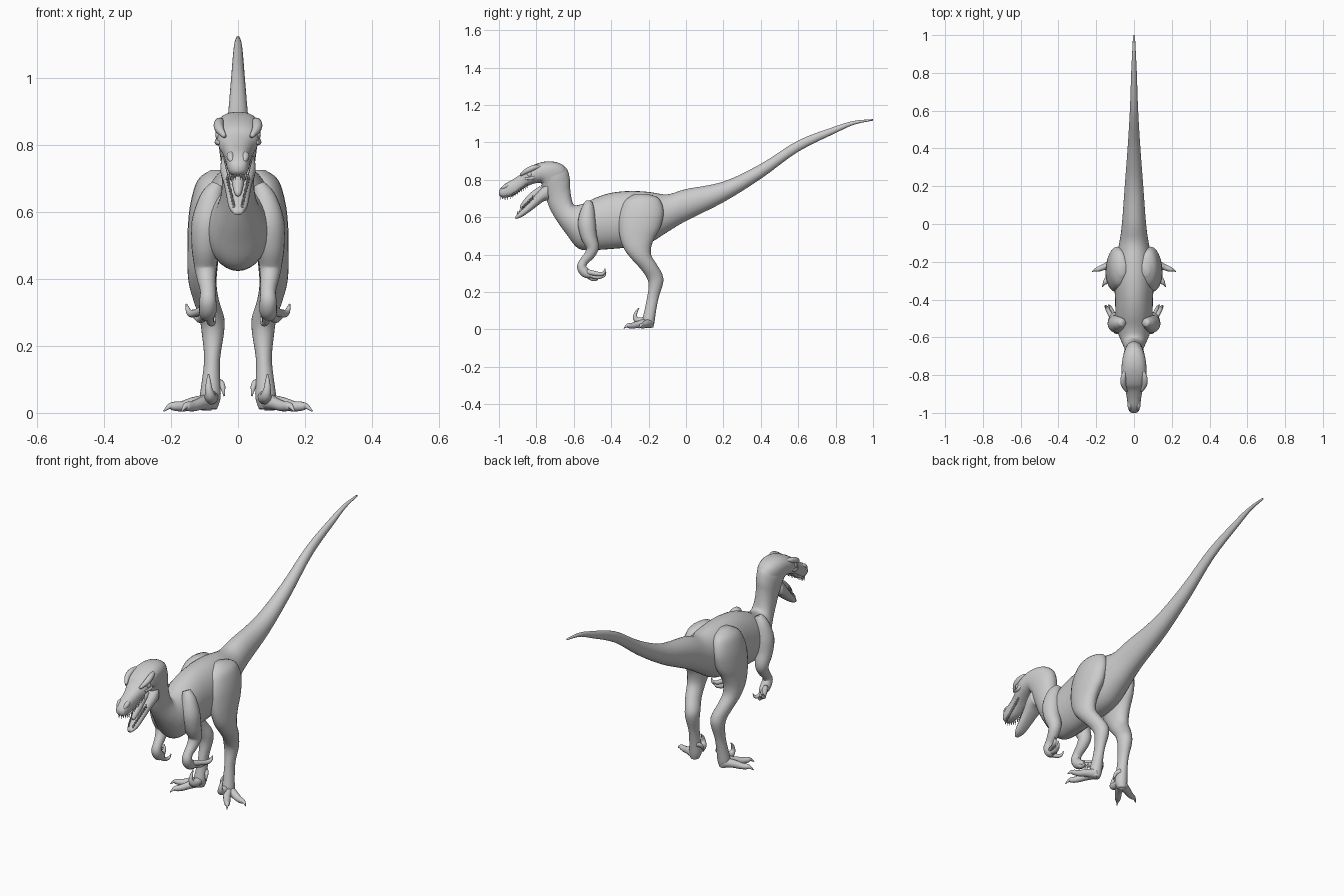
import bpy, bmesh, math
from mathutils import Vector

X = Vector((1, 0, 0))


def spline(rows, steps=4):
    """Catmull-Rom interpolation of equal-length rows."""
    out, n = [], len(rows)
    for i in range(n - 1):
        p = [rows[max(0, min(n - 1, i + k))] for k in (-1, 0, 1, 2)]
        for s in range(steps):
            t = s / steps
            out.append([0.5 * (2 * b + (c - a) * t + (2 * a - 5 * b + 4 * c - d) * t * t
                               + (3 * b - a - 3 * c + d) * t ** 3) for a, b, c, d in zip(*p)])
    return out + [list(rows[-1])]


def skin(name, rings, sides, power=2.0, mirror=False):
    """Skin (centre, up vector, side vector) rings into one closed smooth mesh."""
    bm = bmesh.new()
    loops = []
    for c, u, v in rings:
        loop = []
        for k in range(sides):
            a = 2 * math.pi * k / sides
            cs, sn = math.cos(a), math.sin(a)
            loop.append(bm.verts.new(c + u * math.copysign(abs(cs) ** (2 / power), cs)
                                     + v * math.copysign(abs(sn) ** (2 / power), sn)))
        loops.append(loop)
    for a, b in zip(loops, loops[1:]):
        for k in range(sides):
            j = (k + 1) % sides
            bm.faces.new((a[k], a[j], b[j], b[k]))
    bm.faces.new(loops[0])
    bm.faces.new(loops[-1])
    bmesh.ops.recalc_face_normals(bm, faces=bm.faces)
    return finish(name, bm, mirror)


def finish(name, bm, mirror):
    me = bpy.data.meshes.new(name)
    bm.to_mesh(me)
    bm.free()
    for p in me.polygons:
        p.use_smooth = True
    ob = bpy.data.objects.new(name, me)
    bpy.context.collection.objects.link(ob)
    if mirror:
        ob.modifiers.new("mirror", 'MIRROR').use_mirror_merge = False
    return ob


def profile(name, rows, sides=24, power=2.0, mirror=False):
    """Rows: upper/front edge y, z, lower/back edge y, z, centre x, half width."""
    rings = []
    for y1, z1, y2, z2, x, w in spline(rows):
        a, b = Vector((x, y1, z1)), Vector((x, y2, z2))
        rings.append(((a + b) / 2, (a - b) / 2, X * w))
    return skin(name, rings, sides, power, mirror)


def tube(name, rows, sides=12, mirror=True):
    """Rows: x, y, z, radius."""
    pts = spline(rows)
    rings = []
    for i, p in enumerate(pts):
        t = (Vector(pts[min(i + 1, len(pts) - 1)][:3]) - Vector(pts[max(i - 1, 0)][:3])).normalized()
        v = (X - t * t.x).normalized()
        r = max(p[3], 0.001)
        rings.append((Vector(p[:3]), t.cross(v) * r, v * r))
    return skin(name, rings, sides, 2.0, mirror)


# Tail, torso and neck
profile("body", [
    (1.0, 1.124, 1.0, 1.116, 0, .005), (.9, 1.115, .9, 1.095, 0, .01),
    (.8, 1.086, .8, 1.05, 0, .015), (.6, 1.01, .6, .95, 0, .022),
    (.4, .885, .4, .805, 0, .034), (.2, .79, .2, .68, 0, .049),
    (0, .75, 0, .58, 0, .064), (-.1, .722, -.1, .52, 0, .078),
    (-.2, .735, -.2, .46, 0, .098), (-.3, .74, -.3, .44, 0, .105),
    (-.4, .73, -.4, .43, 0, .1), (-.48, .705, -.49, .425, 0, .098),
    (-.55, .672, -.575, .432, 0, .09), (-.597, .665, -.64, .51, 0, .068),
    (-.612, .70, -.69, .58, 0, .052), (-.62, .76, -.725, .64, 0, .048),
    (-.622, .81, -.745, .69, 0, .051), (-.64, .862, -.765, .735, 0, .057),
    (-.69, .89, -.775, .77, 0, .06)], sides=32)

# Skull and upper jaw
profile("head", [
    (-.63, .83, -.74, .74, 0, .045), (-.65, .872, -.76, .75, 0, .056),
    (-.69, .893, -.77, .775, 0, .063), (-.745, .898, -.78, .783, 0, .066),
    (-.80, .885, -.81, .78, 0, .067), (-.85, .86, -.85, .765, 0, .06),
    (-.88, .832, -.88, .745, 0, .046), (-.92, .805, -.92, .716, 0, .038),
    (-.965, .78, -.965, .705, 0, .033), (-.99, .757, -.99, .71, 0, .025),
    (-1.0, .74, -1.0, .72, 0, .012)], sides=28, power=2.4)

# Lower jaw and tongue
profile("lower_jaw", [
    (-.74, .79, -.735, .69, 0, .052), (-.775, .755, -.76, .685, 0, .052),
    (-.815, .71, -.795, .66, 0, .042), (-.85, .67, -.835, .63, 0, .035),
    (-.89, .63, -.88, .6, 0, .027), (-.912, .605, -.912, .59, 0, .012)], power=2.4)
tube("tongue", [(0, -.77, .75, .02), (0, -.81, .722, .02), (0, -.85, .685, .018),
                (0, -.88, .655, .01), (0, -.887, .65, .002)], mirror=False)

# Brow ridges, eyelids and eyes
tube("brow", [(.045, -.77, .872, .006), (.056, -.81, .866, .014),
              (.056, -.85, .848, .014), (.04, -.885, .825, .006)])
tube("eyelid", [(.057, -.80, .822, .005), (.061, -.825, .808, .009),
                (.055, -.86, .806, .005)])
tube("nostril_ridge", [(.018, -.94, .775, .008), (.022, -.965, .765, .012),
                       (.018, -.985, .75, .006)])
bm = bmesh.new()
bmesh.ops.create_uvsphere(bm, u_segments=16, v_segments=10, radius=.015)
bmesh.ops.translate(bm, verts=bm.verts, vec=(.053, -.835, .828))
finish("eye", bm, True)


# Rows of teeth
def teeth(name, start, end, count, length):
    bm = bmesh.new()
    for i in range(count):
        p = Vector(start).lerp(Vector(end), i / (count - 1))
        new = bmesh.ops.create_cone(bm, segments=6, radius1=.0045, radius2=.0006,
                                    depth=abs(length), cap_ends=True)["verts"]
        if length < 0:
            bmesh.ops.scale(bm, verts=new, vec=(1, 1, -1))
        bmesh.ops.translate(bm, verts=new, vec=p)
    bmesh.ops.recalc_face_normals(bm, faces=bm.faces)
    finish(name, bm, True)


teeth("upper_front_teeth", (.008, -.99, .706), (.027, -.955, .702), 5, -.022)
teeth("upper_side_teeth", (.029, -.94, .708), (.042, -.85, .764), 10, -.022)
teeth("lower_teeth", (.012, -.9, .623), (.032, -.82, .705), 10, .02)

# Hind legs from hip to heel
profile("hind_leg", [
    (-.27, .725, -.21, .725, .06, .02), (-.325, .69, -.145, .70, .075, .045),
    (-.355, .62, -.12, .63, .088, .054), (-.36, .55, -.135, .55, .095, .055),
    (-.35, .48, -.165, .495, .103, .048), (-.325, .42, -.185, .445, .106, .045),
    (-.285, .37, -.185, .395, .105, .041), (-.24, .32, -.155, .345, .094, .038),
    (-.207, .27, -.127, .295, .078, .037), (-.2, .225, -.122, .25, .075, .033),
    (-.21, .16, -.146, .17, .077, .024), (-.222, .10, -.16, .10, .08, .027),
    (-.232, .05, -.168, .04, .083, .031), (-.22, .012, -.175, .01, .085, .022)],
    mirror=True)

# Toes, each ending in a claw
tube("outer_toe", [(.085, -.195, .032, .026), (.13, -.215, .028, .02), (.165, -.23, .02, .016),
                   (.193, -.24, .02, .013), (.205, -.243, .019, .008), (.222, -.252, .005, .002)])
tube("middle_toe", [(.085, -.2, .035, .027), (.11, -.25, .028, .019), (.135, -.285, .02, .016),
                    (.152, -.308, .02, .013), (.158, -.316, .019, .008), (.168, -.333, .005, .002)])
tube("sickle_toe", [(.08, -.2, .05, .022), (.08, -.235, .045, .02), (.083, -.262, .05, .017),
                    (.087, -.272, .07, .011), (.088, -.265, .095, .007), (.088, -.25, .115, .002)])
tube("dewclaw", [(.065, -.18, .095, .013), (.049, -.195, .085, .01),
                 (.044, -.205, .068, .006), (.041, -.208, .05, .002)])

# Arms
tube("arm", [(.06, -.52, .68, .02), (.078, -.525, .64, .036), (.09, -.53, .57, .048),
             (.096, -.52, .5, .043), (.097, -.5, .44, .034), (.094, -.515, .4, .028),
             (.09, -.545, .365, .023), (.09, -.558, .335, .025), (.09, -.54, .305, .026),
             (.094, -.512, .292, .02), (.096, -.5, .289, .008)], sides=20)

# Fingers, each ending in a claw
tube("outer_finger", [(.1, -.525, .307, .015), (.125, -.48, .298, .012), (.14, -.452, .296, .011),
                      (.148, -.438, .305, .008), (.154, -.432, .325, .002)])
tube("middle_finger", [(.098, -.52, .295, .015), (.11, -.48, .28, .012), (.12, -.452, .283, .01),
                       (.128, -.436, .29, .007), (.136, -.428, .308, .002)])
tube("inner_finger", [(.085, -.53, .292, .014), (.083, -.505, .272, .011), (.077, -.485, .267, .009),
                      (.072, -.474, .272, .006), (.067, -.468, .288, .002)])
